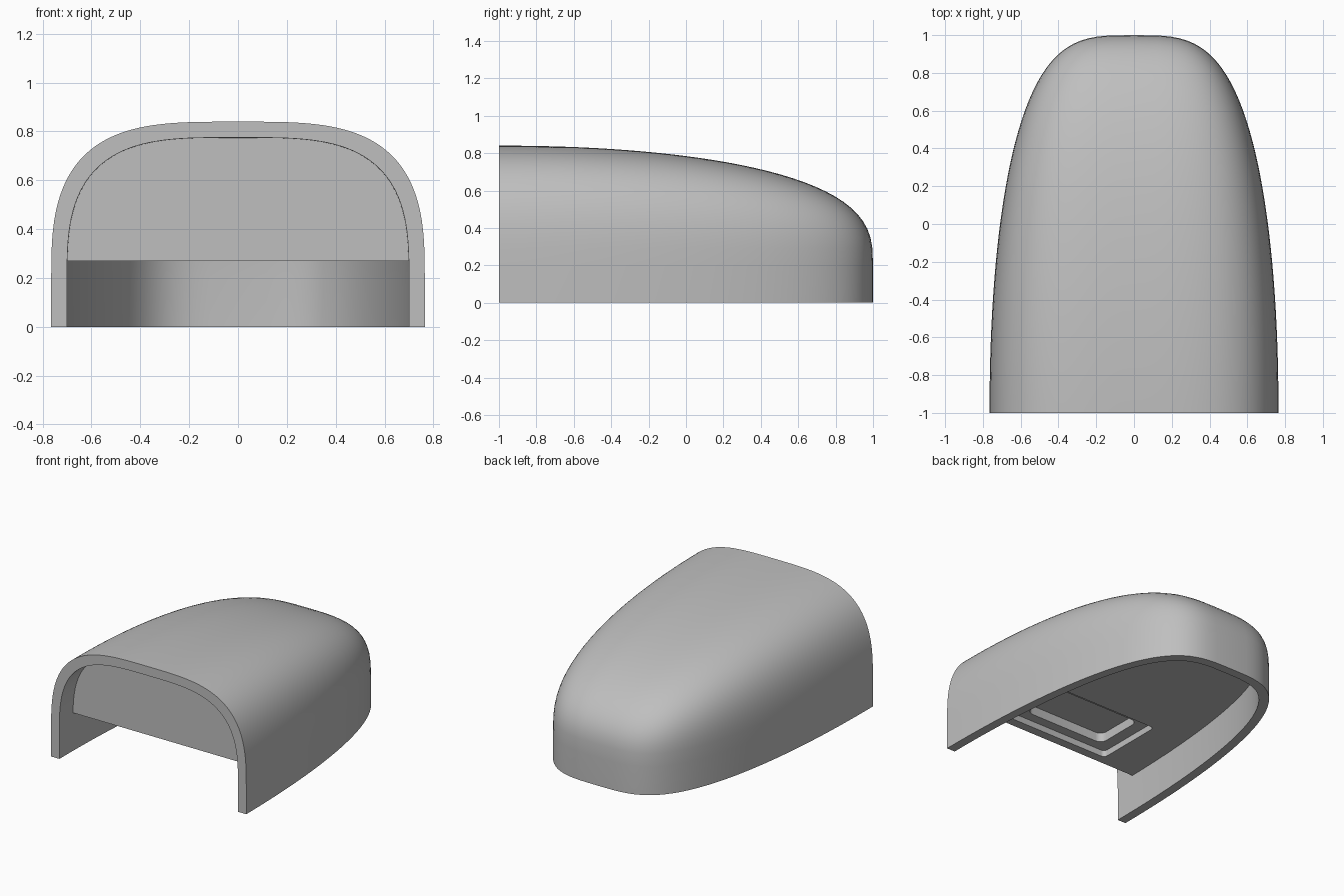
import bpy, bmesh
from math import sin, cos, pi
from mathutils import Matrix, Vector

if "Cube" in bpy.data.objects:
    bpy.data.objects.remove(bpy.data.objects["Cube"], do_unlink=True)

grey = bpy.data.materials.new("plain_grey")
grey.use_nodes = True
colour = (0.52, 0.52, 0.52, 1)
grey.diffuse_color = colour
grey.node_tree.nodes["Principled BSDF"].inputs["Base Color"].default_value = colour

SHOULDER = 0.2  # the walls are upright below this height


def finish(name, bm):
    bmesh.ops.recalc_face_normals(bm, faces=bm.faces)
    mesh = bpy.data.meshes.new(name)
    bm.to_mesh(mesh)
    bm.free()
    mesh.materials.append(grey)
    obj = bpy.data.objects.new(name, mesh)
    bpy.context.collection.objects.link(obj)
    return obj


def dome(name, half_width, length, top, bottom, overhang=0.0, around=72, rows=36):
    """Half superellipsoid, flat at the front, with upright walls below the shoulder."""
    bm = bmesh.new()
    levels = [(bottom, 1.0)]
    for i in range(rows):
        a = pi / 2 * (1 - (1 - i / rows) ** 1.4)
        levels.append((SHOULDER + (top - SHOULDER) * sin(a) ** (2 / 2.9), cos(a) ** 2))
    rings = []
    for z, r in levels:
        pts = []
        for j in range(around + 1):
            t = pi * j / around
            c, s = cos(t), max(sin(t), 0.0)
            if j in (0, around):
                s = 0.0
            x = half_width * r ** (1 / 3.5) * abs(c) ** (2 / 3.5) * (1 if c > 0 else -1)
            pts.append((x, -1 + length * r ** (1 / 2.1) * s ** (2 / 2.1), z))
        if overhang:
            pts = [(pts[0][0], -1 - overhang, z)] + pts + [(pts[-1][0], -1 - overhang, z)]
        rings.append([bm.verts.new(p) for p in pts])
    for low, high in zip(rings, rings[1:]):
        for j in range(len(low) - 1):
            bm.faces.new((low[j], low[j + 1], high[j + 1], high[j]))
    # crown, base and front
    bm.faces.new(rings[-1])
    bm.faces.new(rings[0][::-1])
    bm.faces.new([r[0] for r in rings] + [r[-1] for r in reversed(rings)])
    return finish(name, bm)


def block(name, low, high, radius=0.0):
    """Box between two corners, with optional rounded upright edges."""
    low, high = Vector(low), Vector(high)
    bm = bmesh.new()
    bmesh.ops.create_cube(bm, size=1, matrix=Matrix.Translation((low + high) / 2)
                          @ Matrix.Diagonal((*(high - low), 1)))
    if radius:
        upright = [e for e in bm.edges if abs(e.verts[0].co.z - e.verts[1].co.z) > 0.01]
        bmesh.ops.bevel(bm, geom=upright, offset=radius, segments=6, profile=0.5,
                        affect='EDGES')
    return finish(name, bm)


def carve(target, cutter):
    mod = target.modifiers.new("carve", 'BOOLEAN')
    mod.operation, mod.solver, mod.object = 'DIFFERENCE', 'EXACT', cutter
    bpy.context.view_layer.objects.active = target
    bpy.ops.object.modifier_apply(modifier=mod.name)
    bpy.data.objects.remove(cutter, do_unlink=True)


# Hollow: the inside of the shell, less the solid core above the underside
hollow = dome("hollow", 0.70, 1.935, 0.775, -0.1, overhang=0.1)
carve(hollow, block("core", (-1, -0.85, 0.27), (1, 1.2, 1)))

# Shell with recessed front panel and raised underside
shell = dome("rounded_shell", 0.765, 2.0, 0.84, 0.0)
carve(shell, hollow)

# Stepped pocket in the underside
carve(shell, block("outer_pocket", (-0.405, -0.785, 0.2), (0.405, -0.28, 0.315), 0.03))
carve(shell, block("inner_pocket", (-0.32, -0.715, 0.25), (0.32, -0.35, 0.38), 0.05))

bpy.ops.object.select_all(action='DESELECT')
shell.select_set(True)
bpy.context.view_layer.objects.active = shell
bpy.ops.object.shade_smooth_by_angle(angle=pi / 6)
